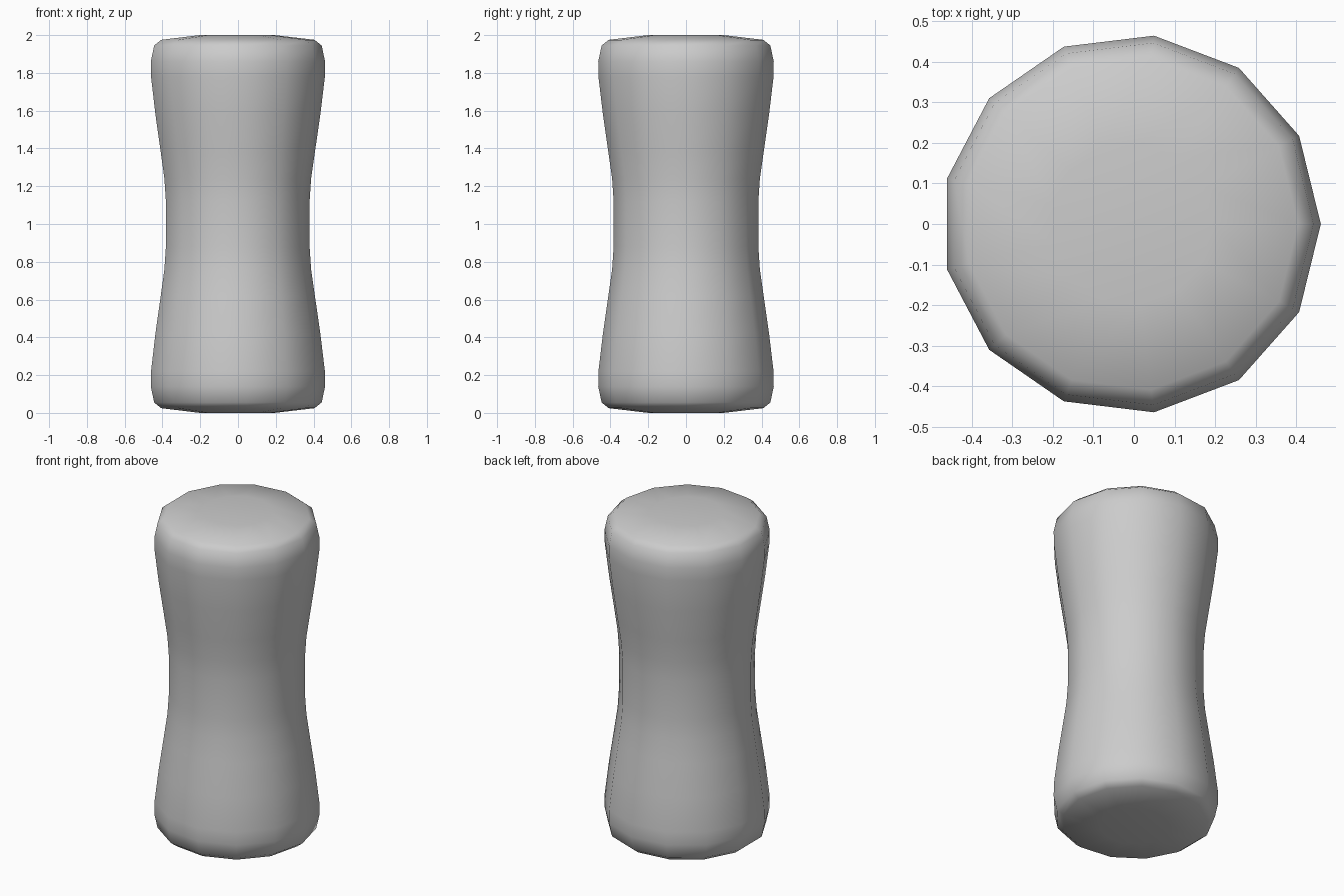
import bpy, bmesh, math

if "Cube" in bpy.data.objects:
    bpy.data.objects.remove(bpy.data.objects["Cube"])

SIDES = 13
# lower half of the profile: (radius, height), mirrored about mid height
half = [(0.20, 0.0), (0.412, 0.025), (0.45, 0.055), (0.468, 0.14), (0.467, 0.22),
        (0.443, 0.42), (0.414, 0.62), (0.394, 0.76), (0.386, 0.88)]
profile = half + [(r, 2 - z) for r, z in reversed(half)]

# waisted grip body, lathed from the profile
bm = bmesh.new()
rings = []
for r, z in profile:
    rings.append([bm.verts.new((r * math.cos(2 * math.pi * i / SIDES) - 0.007,
                                r * math.sin(2 * math.pi * i / SIDES), z))
                  for i in range(SIDES)])
for a, b in zip(rings, rings[1:]):
    for i in range(SIDES):
        j = (i + 1) % SIDES
        bm.faces.new((a[i], a[j], b[j], b[i]))

# end caps
bm.faces.new(list(reversed(rings[0])))
bm.faces.new(rings[-1])
for f in bm.faces:
    f.smooth = True

mesh = bpy.data.meshes.new("waisted_cylinder")
bm.to_mesh(mesh)
bm.free()
body = bpy.data.objects.new("waisted_cylinder", mesh)
bpy.context.collection.objects.link(body)
